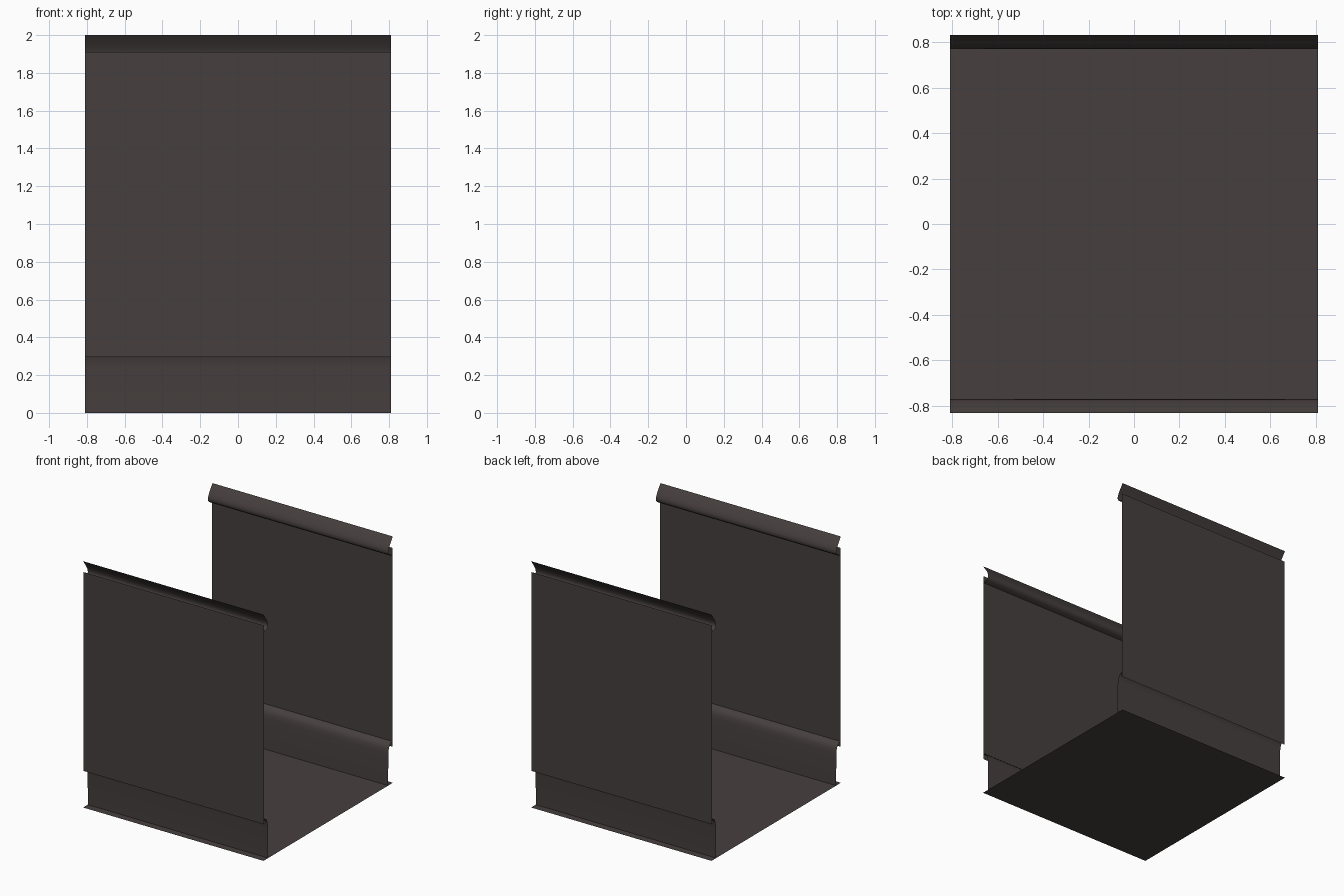
import bpy

if "Cube" in bpy.data.objects:
    bpy.data.objects.remove(bpy.data.objects["Cube"])

HALF = 0.81  # half length along x

mat = bpy.data.materials.new("dark brown metal")
mat.diffuse_color = (0.062, 0.050, 0.049, 1)
mat.use_nodes = True
mat.node_tree.nodes["Principled BSDF"].inputs["Base Color"].default_value = mat.diffuse_color


def sheet(name, profile, side=1):
    """Sweep an open (y, z) profile along x into a thin sheet."""
    verts, faces = [], []
    for y, z in profile:
        verts += [(-HALF, y * side, z), (HALF, y * side, z)]
    for i in range(len(profile) - 1):
        a = 2 * i
        f = (a, a + 1, a + 3, a + 2)
        faces.append(f if side > 0 else f[::-1])
    me = bpy.data.meshes.new(name)
    me.from_pydata(verts, [], faces)
    me.materials.append(mat)
    ob = bpy.data.objects.new(name, me)
    bpy.context.collection.objects.link(ob)
    bpy.ops.object.select_all(action='DESELECT')
    ob.select_set(True)
    bpy.context.view_layer.objects.active = ob
    bpy.ops.object.shade_smooth_by_angle(angle=0.7)
    return ob


# floor pan, reaching slightly beyond the walls as a flange
sheet("floor", [(-0.83, 0), (0.83, 0)])

for side, tag in ((-1, "front"), (1, "back")):
    # flat outer wall, overlapping both curved joints
    sheet(tag + "_wall", [(0.825, 1.91), (0.825, 0.295)], side)
    # flared rim that curls back to the wall behind its top edge
    sheet(tag + "_rim", [(0.83, 2.0), (0.805, 1.965), (0.785, 1.935), (0.773, 1.91),
                         (0.77, 1.89), (0.775, 1.874), (0.79, 1.861), (0.825, 1.852)], side)
    # recessed skirt curving in under the wall
    sheet(tag + "_skirt", [(0.825, 0.338), (0.805, 0.332), (0.788, 0.317), (0.777, 0.29),
                           (0.772, 0.25), (0.77, 0.0)], side)
